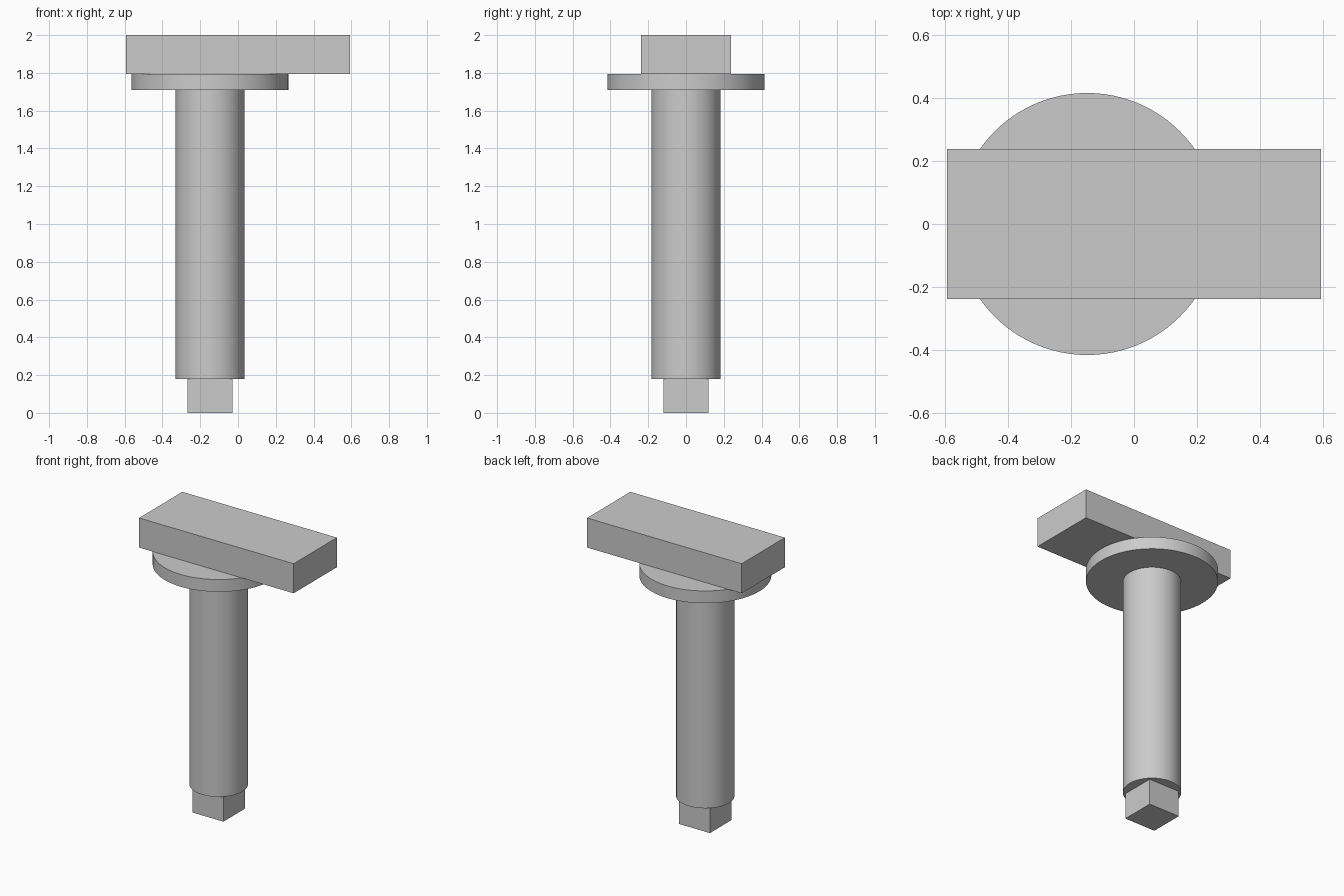
import bpy
import math

if "Cube" in bpy.data.objects:
    bpy.data.objects.remove(bpy.data.objects["Cube"], do_unlink=True)

AXIS_X = -0.148  # shared axis of the shaft, collar and square end

# Single plain metal colour
steel = bpy.data.materials.new("light grey")
steel.use_nodes = True
GREY = (0.6, 0.6, 0.6, 1)
steel.diffuse_color = GREY
steel.node_tree.nodes["Principled BSDF"].inputs["Base Color"].default_value = GREY


def finish(name):
    obj = bpy.context.object
    obj.name = obj.data.name = name
    obj.data.materials.append(steel)
    return obj


def box(name, x, width, depth, bottom, top):
    bpy.ops.mesh.primitive_cube_add(size=1, location=(x, 0, (bottom + top) / 2))
    obj = finish(name)
    obj.scale = (width, depth, top - bottom)
    bpy.ops.object.transform_apply(location=False, rotation=False, scale=True)
    return obj


def disc(name, radius, bottom, top):
    bpy.ops.mesh.primitive_cylinder_add(
        vertices=96, radius=radius, depth=top - bottom,
        location=(AXIS_X, 0, (bottom + top) / 2))
    obj = finish(name)
    bpy.ops.object.shade_smooth_by_angle(angle=math.radians(30))
    return obj


# Square drive end, round shaft, collar and offset head bar
box("square_end", AXIS_X, 0.238, 0.238, 0, 0.18)
disc("shaft", 0.183, 0.18, 1.71)
disc("collar", 0.415, 1.71, 1.795)
box("head_bar", 0, 1.186, 0.474, 1.795, 2)
